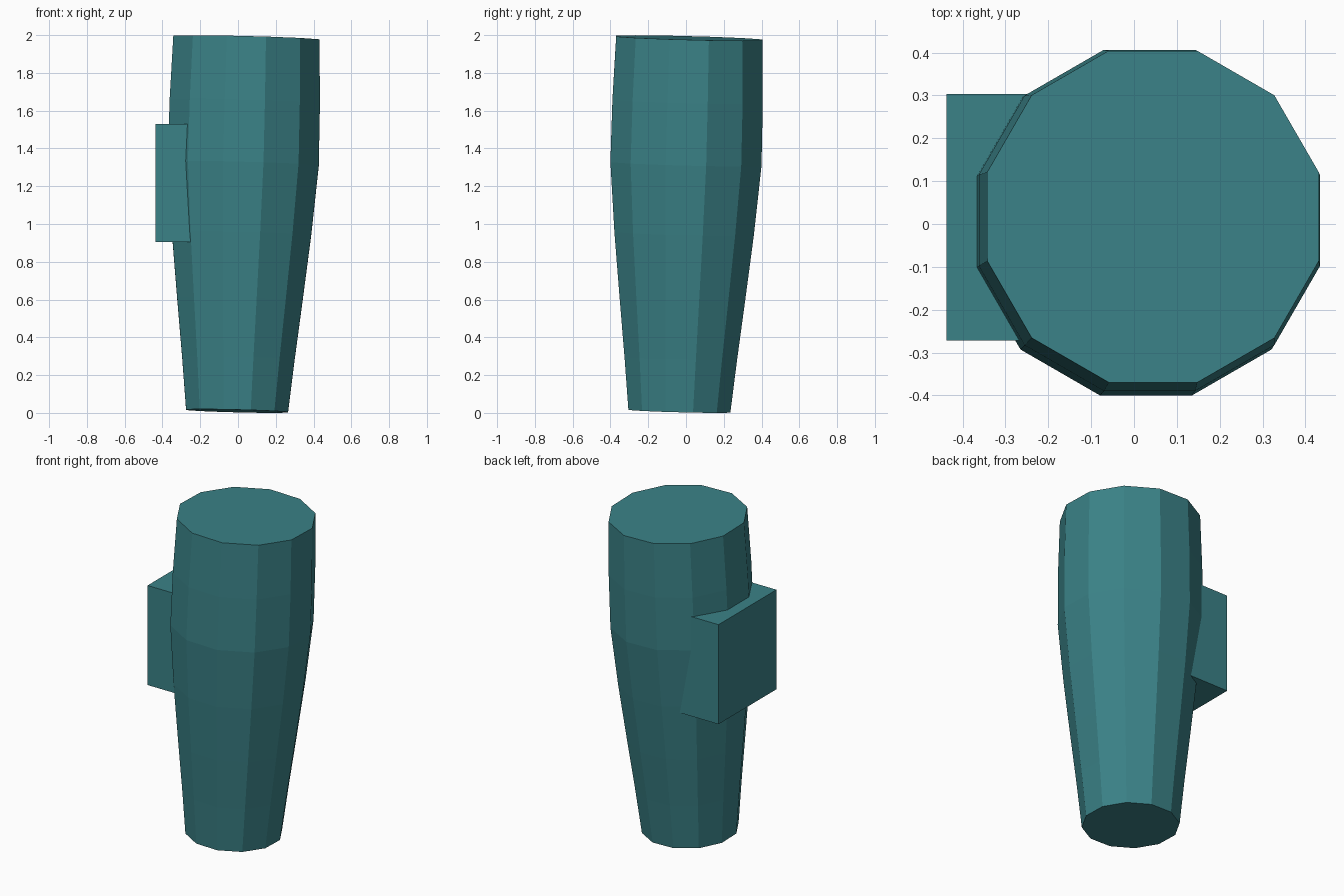
import bpy, bmesh, math
from mathutils import Vector

if "Cube" in bpy.data.objects:
    bpy.data.objects.remove(bpy.data.objects["Cube"])

teal = bpy.data.materials.new("teal")
teal.diffuse_color = (0.043, 0.223, 0.243, 1)
teal.use_nodes = True
teal.node_tree.nodes["Principled BSDF"].inputs["Base Color"].default_value = teal.diffuse_color


def finish(name, bm):
    bmesh.ops.recalc_face_normals(bm, faces=bm.faces)
    mesh = bpy.data.meshes.new(name)
    bm.to_mesh(mesh)
    bm.free()
    mesh.materials.append(teal)
    obj = bpy.data.objects.new(name, mesh)
    bpy.context.collection.objects.link(obj)
    return obj


# Twelve-sided tapered body: (distance along axis, distance to flats)
SIDES = 12
profile = [(0, 0.27), (0.28, 0.298), (0.59, 0.332), (0.94, 0.369),
           (1.31, 0.400), (1.64, 0.398), (1.976, 0.387)]
bm = bmesh.new()
rings = []
for h, flat in profile:
    r = flat / math.cos(math.pi / SIDES)
    rings.append([bm.verts.new((r * math.cos((i + 0.5) * math.tau / SIDES),
                                r * math.sin((i + 0.5) * math.tau / SIDES), h))
                  for i in range(SIDES)])
for low, high in zip(rings, rings[1:]):
    for i in range(SIDES):
        j = (i + 1) % SIDES
        bm.faces.new((low[i], low[j], high[j], high[i]))
bm.faces.new(rings[0])
bm.faces.new(rings[-1])
body = finish("tapered_body", bm)

# Slight lean of the whole body
axis = Vector((0.025, 0.0265, 1))
body.rotation_mode = 'QUATERNION'
body.rotation_quaternion = Vector((0, 0, 1)).rotation_difference(axis)
body.location = (-0.005, -0.035, 0.01)

# Upright block set into the side
lo, hi = Vector((-0.438, -0.272, 0.905)), Vector((-0.13, 0.303, 1.53))
bm = bmesh.new()
bmesh.ops.create_cube(bm, size=1)
bmesh.ops.scale(bm, vec=hi - lo, verts=bm.verts)
bmesh.ops.translate(bm, vec=(lo + hi) / 2, verts=bm.verts)
finish("side_block", bm)
